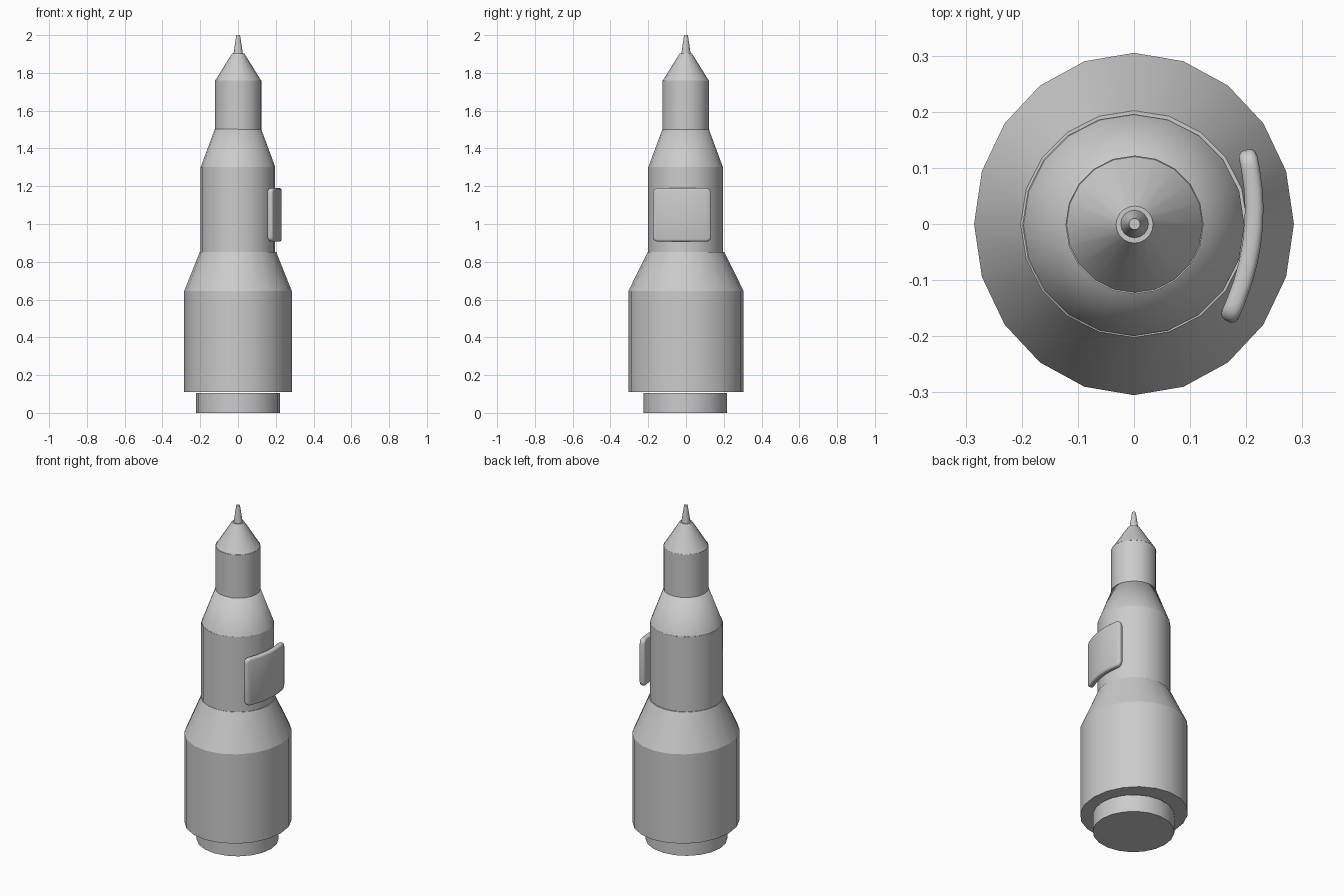
import bpy, bmesh, math
from mathutils import Vector

if "Cube" in bpy.data.objects:
    bpy.data.objects.remove(bpy.data.objects["Cube"])


def finish(name, bm, angle=20):
    bmesh.ops.recalc_face_normals(bm, faces=bm.faces)
    mesh = bpy.data.meshes.new(name)
    bm.to_mesh(mesh)
    bm.free()
    ob = bpy.data.objects.new(name, mesh)
    bpy.context.collection.objects.link(ob)
    bpy.ops.object.select_all(action='DESELECT')
    ob.select_set(True)
    bpy.context.view_layer.objects.active = ob
    bpy.ops.object.shade_smooth_by_angle(angle=math.radians(angle))
    return ob


def lathe(name, profile, sides=20, centre=(0, 0), scale=None, angle=20):
    """Closed turned part from (x radius, y radius, z) rings."""
    bm = bmesh.new()
    rings = []
    for rx, ry, z in profile:
        rings.append([bm.verts.new((centre[0] + rx * math.cos(2 * math.pi * i / sides),
                                    centre[1] + ry * math.sin(2 * math.pi * i / sides), z))
                      for i in range(sides)])
    for a, b in zip(rings, rings[1:]):
        for i in range(sides):
            j = (i + 1) % sides
            bm.faces.new((a[i], a[j], b[j], b[i]))
    bm.faces.new(rings[0][::-1])
    bm.faces.new(rings[-1])
    return finish(name, bm, angle)


# Engine base and wide lower stage with its shoulder
lathe("engine_base", [(.222, .222, 0), (.222, .222, .104)], centre=(0, -.004))
lathe("lower_stage", [(.285, .305, .11), (.285, .305, .645), (.202, .202, .853)])

# Middle stage and its tapered adapter
lathe("middle_stage", [(.198, .198, .85), (.198, .198, 1.302)], centre=(-.001, -.002))
lathe("adapter_cone", [(.197, .197, 1.302), (.123, .123, 1.502)], centre=(0, -.002), angle=80)

# Upper stage, nose cone and spike
lathe("upper_stage", [(.123, .123, 1.5), (.123, .123, 1.76)], centre=(.001, -.002))
lathe("nose_cone", [(.123, .123, 1.757), (.033, .033, 1.902)], centre=(.001, -.001))
lathe("nose_spike", [(.025, .025, 1.9), (.01, .01, 2.0)], sides=16, centre=(.001, 0), angle=30)

# Curved side panel: rounded slab bent along a shallow arc
Y0, Y1, Z0, Z1, T = -.173, .132, .907, 1.19, .033
bm = bmesh.new()
bmesh.ops.create_cube(bm, size=1)
for v in bm.verts:
    v.co = Vector((v.co.x * T, (Y0 + Y1) / 2 + v.co.y * (Y1 - Y0), (Z0 + Z1) / 2 + v.co.z * (Z1 - Z0)))
corner = [e for e in bm.edges if abs(e.verts[0].co.x - e.verts[1].co.x) > .01]
bmesh.ops.bevel(bm, geom=corner, offset=.026, segments=4, profile=.5, affect='EDGES')
rim = [e for e in bm.edges if abs(e.verts[0].co.x - e.verts[1].co.x) < .001]
bmesh.ops.bevel(bm, geom=rim, offset=.012, segments=3, profile=.5, affect='EDGES')
for k in range(1, 9):
    bmesh.ops.bisect_plane(bm, geom=bm.verts[:] + bm.edges[:] + bm.faces[:],
                           plane_co=(0, Y0 + (Y1 - Y0) * k / 9, 0), plane_no=(0, 1, 0))
for v in bm.verts:
    y = v.co.y
    normal = Vector((1, -(.061 - 2.48 * y), 0)).normalized()
    v.co = Vector((.2135 + .061 * y - 1.24 * y * y, y, v.co.z)) + normal * v.co.x
finish("side_panel", bm, 40)
